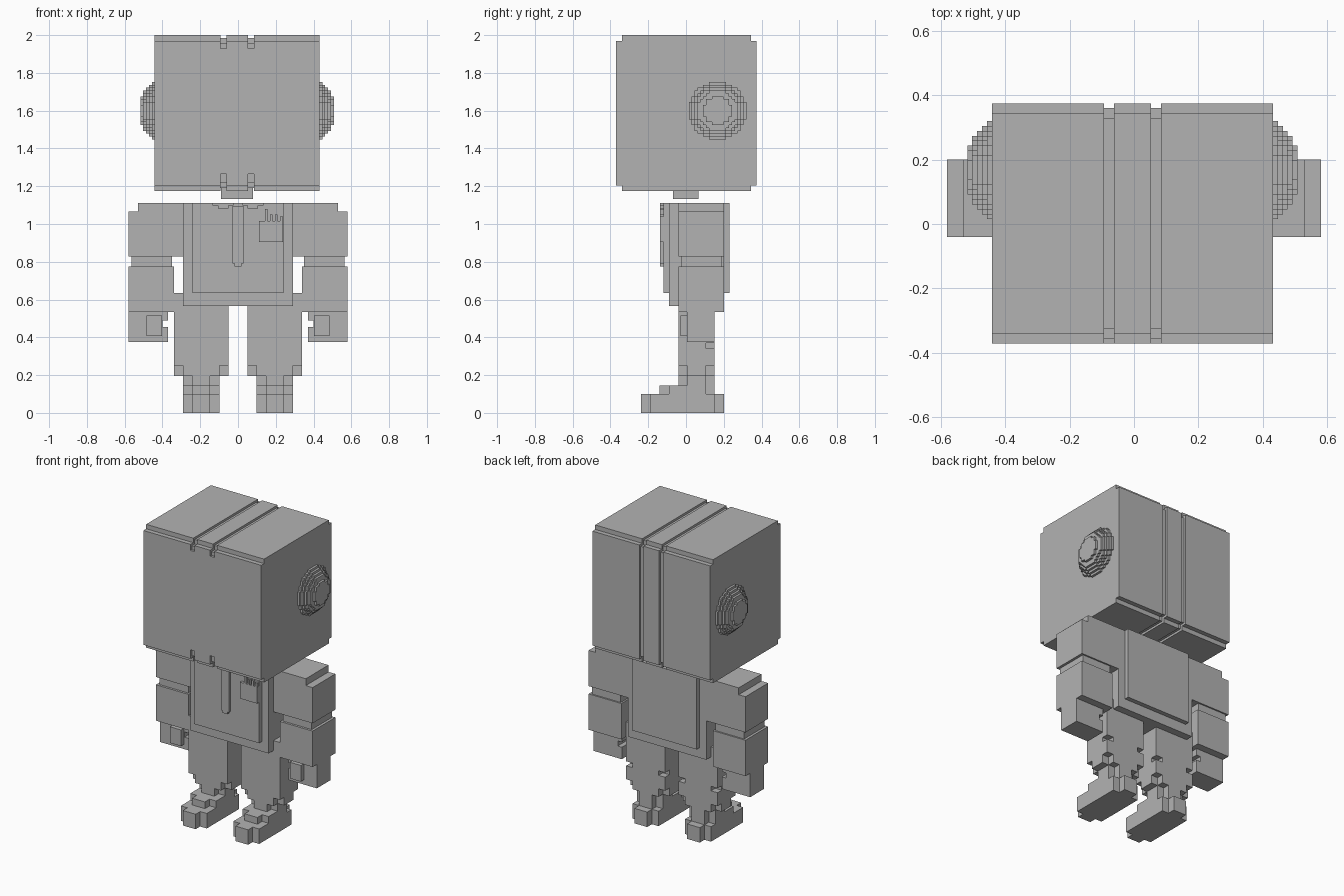
import bpy, bmesh, math
from mathutils import Vector

cube = bpy.data.objects.get("Cube")
if cube:
    bpy.data.objects.remove(cube, do_unlink=True)

grey = bpy.data.materials.new("plain_grey")
grey.use_nodes = True
COLOUR = (0.45, 0.45, 0.45, 1)
grey.diffuse_color = COLOUR
grey.node_tree.nodes["Principled BSDF"].inputs["Base Color"].default_value = COLOUR


def finish(name, bm):
    bmesh.ops.recalc_face_normals(bm, faces=bm.faces)
    mesh = bpy.data.meshes.new(name)
    bm.to_mesh(mesh)
    bm.free()
    mesh.materials.append(grey)
    obj = bpy.data.objects.new(name, mesh)
    bpy.context.collection.objects.link(obj)


def part(name, boxes):
    """One object from boxes given as (x0, x1, y0, y1, z0, z1)."""
    bm = bmesh.new()
    for x0, x1, y0, y1, z0, z1 in boxes:
        verts = bmesh.ops.create_cube(bm, size=1)["verts"]
        bmesh.ops.scale(bm, verts=verts, vec=(x1 - x0, y1 - y0, z1 - z0))
        bmesh.ops.translate(bm, verts=verts, vec=((x0 + x1) / 2, (y0 + y1) / 2, (z0 + z1) / 2))
    finish(name, bm)


def pair(name, boxes):
    """A left part and its mirrored right part."""
    part("left_" + name, boxes)
    part("right_" + name, [(-b[1], -b[0], *b[2:]) for b in boxes])


def extrude_x(name, profile, x0, x1):
    """A (y, z) outline extruded along x."""
    bm = bmesh.new()
    face = bm.faces.new([bm.verts.new((x0, y, z)) for y, z in profile])
    new = bmesh.ops.extrude_face_region(bm, geom=[face])["geom"]
    bmesh.ops.translate(bm, vec=(x1 - x0, 0, 0),
                        verts=[v for v in new if isinstance(v, bmesh.types.BMVert)])
    finish(name, bm)


# Head: three full panels over a slightly smaller core that shows in the grooves
LEDGE, GROOVE = 0.03, 0.015
Y0, Y1, Z0, Z1 = -0.37, 0.374, 1.175, 2.0


def stepped(y0, y1, z0, z1):
    a, b, c, d = y0 + LEDGE, y1 - LEDGE, z0 + LEDGE, z1 - LEDGE
    return [(y0, c), (a, c), (a, z0), (b, z0), (b, c), (y1, c),
            (y1, d), (b, d), (b, z1), (a, z1), (a, d), (y0, d)]


full = stepped(Y0, Y1, Z0, Z1)
for name, x0, x1 in (("right", -0.441, -0.093), ("middle", -0.062, 0.053), ("left", 0.084, 0.431)):
    extrude_x(f"head_{name}_panel", full, x0, x1)
extrude_x("head_core", stepped(Y0 + GROOVE, Y1 - GROOVE, Z0 + GROOVE, Z1 - GROOVE), -0.43, 0.42)
part("face_plate", [(-0.43, 0.42, Y0, Y0 + 0.05, 1.265, 1.93)])

# Ears: stacked pixel discs
STEP = 0.0152


def disc(x0, x1, radius):
    n = round(radius / STEP)
    rows = []
    for i in range(-n, n):
        mid = (i + 0.5) * STEP
        half = round(math.sqrt(max((n * STEP) ** 2 - mid * mid, 0)) / STEP) * STEP
        z = 1.6 + i * STEP
        rows.append((x0, x1, 0.167 - half, 0.167 + half, z, z + STEP))
    return rows


for side, edge in ((1, 0.431), (-1, -0.441)):
    rows = []
    for i, radius in enumerate((0.147, 0.137, 0.122, 0.107, 0.077)):
        a, b = edge + side * (i * STEP - 0.01 * (i == 0)), edge + side * (i + 1) * STEP
        rows += disc(min(a, b), max(a, b), radius)
    part("left_ear" if side > 0 else "right_ear", rows)

part("neck", [(-0.09, 0.08, -0.07, 0.065, 1.133, 1.2)])

# Torso with raised front and back panels
TOP = 1.112
part("torso", [(-0.29, 0.29, -0.09, 0.2, 0.567, TOP)])
part("front_panel", [(-0.24, 0.24, -0.12, -0.08, 0.634, TOP)])
part("back_panel", [(-0.24, 0.24, 0.19, 0.23, 0.634, TOP)])

# Shirt details
FRONT = (-0.138, -0.11)
part("tie", [(-0.03, 0.03, *FRONT, 0.79, 1.095), (-0.018, 0.018, *FRONT, 0.775, 0.8)])
pair("collar", [(0.025, 0.135, *FRONT, 1.097, TOP), (0.05, 0.105, *FRONT, 1.083, 1.1)])
pocket = [(0.112, 0.238, *FRONT, 0.905, 1.015)]
for i, top in enumerate((1.08, 1.05, 1.05, 1.04)):
    x = 0.142 + i * 0.027
    pocket.append((x, x + 0.014, *FRONT, 1.01, top))
part("pocket", pocket)

# Arms
pair("upper_arm", [(0.285, 0.58, -0.04, 0.2, 0.827, 1.066), (0.285, 0.53, -0.04, 0.2, 1.06, TOP)])
pair("elbow", [(0.35, 0.563, -0.025, 0.19, 0.77, 0.83)])
pair("forearm", [(0.338, 0.58, -0.04, 0.2, 0.535, 0.775)])
pair("hand", [(0.4, 0.58, 0.005, 0.15, 0.375, 0.54),
              (0.37, 0.41, 0.005, 0.15, 0.375, 0.455),
              (0.37, 0.41, 0.005, 0.15, 0.49, 0.54)])
pair("thumb", [(0.403, 0.485, -0.028, 0.02, 0.407, 0.515)])

# Legs: blocks with notched corners towards the ankle
pair("leg", [(0.05, 0.338, -0.04, 0.15, 0.37, 0.634),
             (0.05, 0.338, -0.04, 0.105, 0.25, 0.375),
             (0.098, 0.29, 0.1, 0.15, 0.25, 0.375),
             (0.05, 0.338, 0.1, 0.15, 0.25, 0.34),
             (0.098, 0.29, -0.04, 0.15, 0.196, 0.255),
             (0.05, 0.338, 0.005, 0.105, 0.196, 0.255)])
pair("ankle", [(0.098, 0.29, 0.005, 0.105, 0.09, 0.2),
               (0.147, 0.242, -0.04, 0.15, 0.09, 0.2)])
pair("shoe", [(0.098, 0.29, -0.19, 0.15, 0, 0.1),
              (0.147, 0.242, -0.238, 0.2, 0, 0.1),
              (0.098, 0.29, -0.09, 0.105, 0.09, 0.145),
              (0.147, 0.242, -0.14, 0.15, 0.09, 0.145)])
